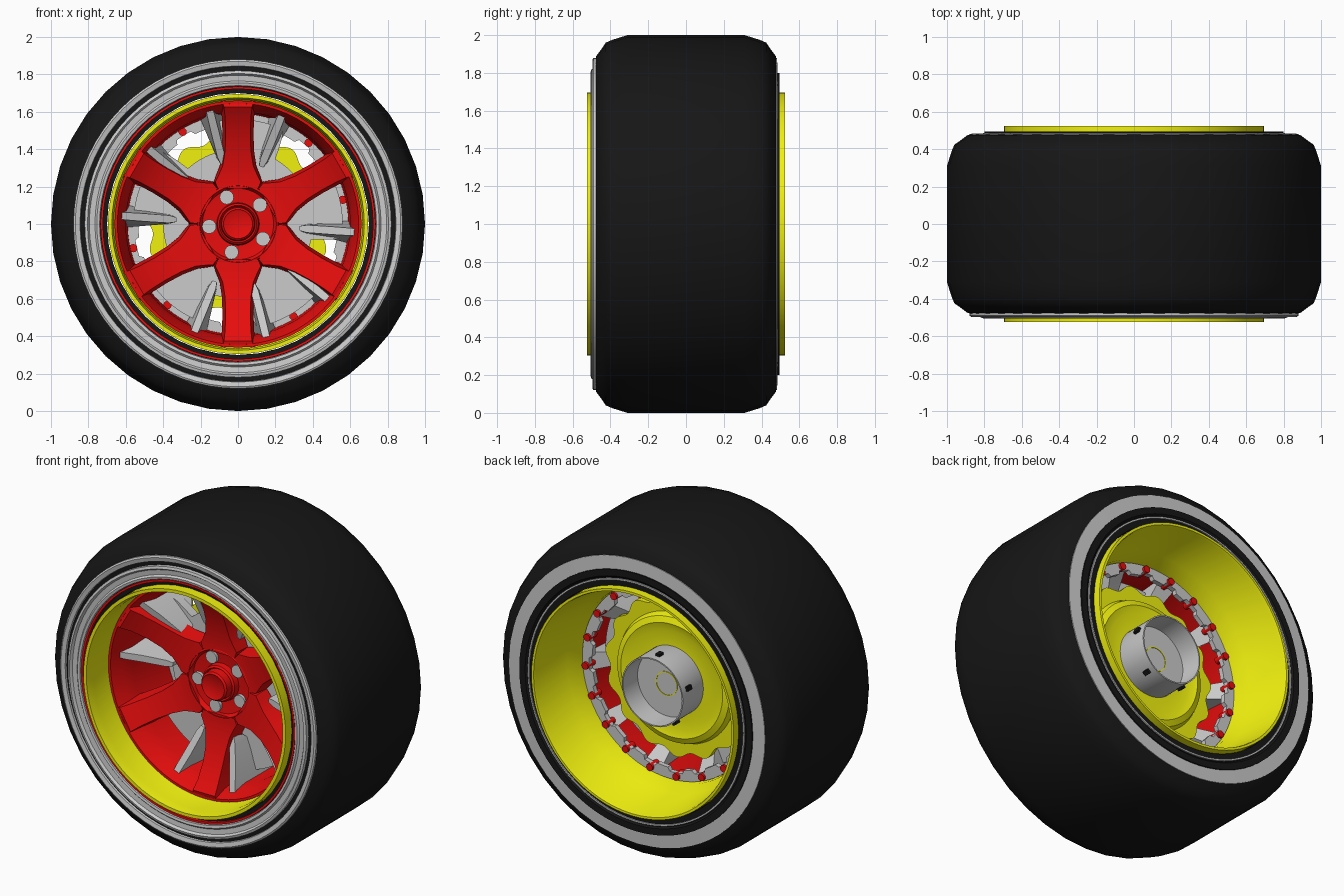
import bpy, bmesh
from math import sin, cos, pi, radians, degrees

if "Cube" in bpy.data.objects:
    bpy.data.objects.remove(bpy.data.objects["Cube"])

def material(name, rgb):
    m = bpy.data.materials.new(name)
    m.diffuse_color = (*rgb, 1)
    m.use_nodes = True
    m.node_tree.nodes["Principled BSDF"].inputs["Base Color"].default_value = m.diffuse_color
    return m

BLACK = material("rubber_black", (0.008, 0.008, 0.008))
RED = material("spoke_red", (0.8, 0.004, 0.004))
YELLOW = material("barrel_yellow", (0.88, 0.88, 0.005))

# All parts share the axle: along y through z = 1
def polar(r, a, y, t=0.0):
    return (r * cos(a) - t * sin(a), y, 1 + r * sin(a) + t * cos(a))

def finish(name, bm, mat, angle=35):
    bmesh.ops.remove_doubles(bm, verts=bm.verts, dist=1e-5)
    bmesh.ops.recalc_face_normals(bm, faces=bm.faces)
    me = bpy.data.meshes.new(name)
    bm.to_mesh(me)
    bm.free()
    ob = bpy.data.objects.new(name, me)
    bpy.context.collection.objects.link(ob)
    if mat:
        me.materials.append(mat)
    bpy.ops.object.select_all(action='DESELECT')
    ob.select_set(True)
    bpy.context.view_layer.objects.active = ob
    bpy.ops.object.shade_smooth_by_angle(angle=radians(angle))
    return ob

def revolve(name, profile, mat=None, n=72, closed=True, angle=35):
    """Spin (radius, y) points around the axle."""
    bm = bmesh.new()
    rings = [[bm.verts.new(polar(max(r, 1e-7), 2 * pi * i / n, y)) for i in range(n)]
             for r, y in profile]
    for j in range(len(rings) - (0 if closed else 1)):
        a, b = rings[j], rings[(j + 1) % len(rings)]
        for i in range(n):
            k = (i + 1) % n
            bm.faces.new((a[i], a[k], b[k], b[i]))
    return finish(name, bm, mat, angle)

def plate(name, outer, inner, y0, y1, mat=None, n=240):
    """Flat ring whose outer and inner radii are functions of the angle."""
    bm = bmesh.new()
    angs = [2 * pi * i / n for i in range(n)]
    rings = [[bm.verts.new(polar(f(a), a, y)) for a in angs]
             for f, y in ((outer, y0), (outer, y1), (inner, y1), (inner, y0))]
    for j in range(4):
        a, b = rings[j], rings[(j + 1) % 4]
        for i in range(n):
            k = (i + 1) % n
            bm.faces.new((a[i], a[k], b[k], b[i]))
    return finish(name, bm, mat)

def arms(name, sections, angles, mat=None):
    """Radial arms lofted through sections (r, front half width, back half width, y front, y back)."""
    bm = bmesh.new()
    for d in angles:
        a = radians(d)
        loops = [[bm.verts.new(polar(r, a, y, t)) for t, y in
                  ((-wf, yf), (wf, yf), (wb, yb), (-wb, yb))]
                 for r, wf, wb, yf, yb in sections]
        for p, q in zip(loops, loops[1:]):
            for i in range(4):
                k = (i + 1) % 4
                bm.faces.new((p[i], p[k], q[k], q[i]))
        bm.faces.new(loops[0])
        bm.faces.new(loops[-1])
    return finish(name, bm, mat)

def pegs(name, radius, at, y0, y1, angles, mat=None, n=16):
    """Small cylinders parallel to the axle."""
    bm = bmesh.new()
    for d in angles:
        cx, _, cz = polar(at, radians(d), 0)
        ends = [[bm.verts.new((cx + radius * cos(2 * pi * i / n), y,
                               cz + radius * sin(2 * pi * i / n))) for i in range(n)]
                for y in (y0, y1)]
        for i in range(n):
            k = (i + 1) % n
            bm.faces.new((ends[0][i], ends[0][k], ends[1][k], ends[1][i]))
        for e in ends:
            bm.faces.new(e)
    return finish(name, bm, mat)

# Tyre
side = [(1.0, 0.31), (0.975, 0.39), (0.96, 0.425), (0.93, 0.445), (0.89, 0.475),
        (0.87, 0.48), (0.80, 0.475), (0.70, 0.47)]
revolve("tyre", [(r, -y) for r, y in reversed(side)] + side, BLACK, n=40, angle=40)

# Front rim: outer lip, stepped dish and thin red accent line
revolve("front_outer_lip", [(0.88, -0.465), (0.88, -0.49), (0.87, -0.496), (0.845, -0.49), (0.84, -0.465)])
revolve("front_rim_dish", [(0.82, -0.46), (0.82, -0.50), (0.805, -0.505), (0.795, -0.49),
                           (0.765, -0.487), (0.755, -0.498), (0.74, -0.495), (0.735, -0.46)])
revolve("front_accent_ring", [(0.735, -0.46), (0.735, -0.49), (0.722, -0.49), (0.722, -0.46)], RED)

# Back rim: flat grey lip and dark bead ring with a thin grey line
revolve("back_outer_lip", [(0.88, 0.465), (0.88, 0.482), (0.79, 0.486), (0.79, 0.465)])
revolve("back_bead_ring", [(0.80, 0.465), (0.80, 0.494), (0.76, 0.494), (0.75, 0.484),
                           (0.70, 0.484), (0.70, 0.465)], BLACK)
revolve("back_bead_line", [(0.745, 0.47), (0.745, 0.492), (0.735, 0.492), (0.735, 0.47)])

# Yellow barrel, waisted in the middle
revolve("barrel", [(0.695, -0.525), (0.675, -0.525), (0.665, -0.47), (0.662, -0.22), (0.605, -0.10),
                   (0.605, 0.19), (0.64, 0.25), (0.675, 0.51), (0.68, 0.525), (0.695, 0.525)], YELLOW)

# Red spoke ring, spokes and hub
SPOKES = [30 + 60 * i for i in range(6)]
revolve("spoke_ring", [(0.66, -0.33), (0.645, -0.33), (0.615, -0.25), (0.60, -0.18),
                       (0.59, 0.13), (0.604, 0.13), (0.604, -0.10), (0.66, -0.22)], RED)
arms("spokes", [(0.19, 0.108, 0.110, -0.19, -0.09),
                (0.225, 0.122, 0.130, -0.19, -0.09),
                (0.26, 0.104, 0.118, -0.193, -0.09),
                (0.31, 0.082, 0.098, -0.20, -0.095),
                (0.39, 0.069, 0.086, -0.218, -0.105),
                (0.48, 0.066, 0.083, -0.25, -0.125),
                (0.57, 0.069, 0.086, -0.295, -0.16),
                (0.625, 0.075, 0.092, -0.335, -0.19),
                (0.658, 0.082, 0.096, -0.325, -0.21)], SPOKES, RED)
revolve("hub", [(0.0, -0.08), (0.22, -0.08), (0.215, -0.187), (0.205, -0.192), (0.19, -0.165),
                (0.12, -0.155), (0.0, -0.155)], RED, closed=False)
revolve("hub_cap", [(0.115, -0.15), (0.11, -0.19), (0.10, -0.20), (0.092, -0.19), (0.088, -0.235),
                    (0.078, -0.245), (0.07, -0.24), (0.0, -0.238)], RED, n=32, closed=False)
pegs("lug_nuts", 0.038, 0.155, -0.10, -0.178, [41 + 72 * i for i in range(5)])

# Ten grey fins behind the spokes, deepening towards the rim
arms("fins", [(0.33, 0.012, 0.012, -0.17, -0.10),
              (0.37, 0.020, 0.025, -0.185, -0.06),
              (0.50, 0.021, 0.045, -0.225, 0.05),
              (0.60, 0.020, 0.060, -0.265, 0.14),
              (0.655, 0.016, 0.060, -0.28, 0.14)], [32 + 36 * i for i in range(10)])

# Back ring with scalloped inner edge and red bolts
plate("toothed_ring", lambda a: 0.60, lambda a: 0.555 - 0.022 * (sin(20 * a) > 0), 0.13, 0.16)
pegs("ring_bolts", 0.022, 0.575, 0.10, 0.175, [18 * i + 13 for i in range(20)], RED, 12)

# Brake: grey front carrier with five open bays, yellow wavy disc behind
def carrier_edge(a):
    off = abs((degrees(a) - 48 + 36) % 72 - 36)
    return 0.40 if off < 12 else (0.40 + (off - 12) / 4 * 0.16 if off < 16 else 0.56)

plate("brake_carrier", carrier_edge, lambda a: 0.15, -0.07, -0.01)
plate("brake_disc", lambda a: 0.475 + 0.018 * sin(15 * a), lambda a: 0.16, 0.05, 0.09, YELLOW)
revolve("brake_bell", [(0.40, 0.09), (0.385, 0.125), (0.35, 0.14), (0.30, 0.125),
                       (0.20, 0.13), (0.20, 0.07), (0.40, 0.07)], YELLOW)

# Open axle cup at the back
revolve("axle_cup", [(0.0, -0.08), (0.16, -0.08), (0.21, 0.05), (0.21, 0.33), (0.202, 0.33),
                     (0.20, 0.19), (0.0, 0.19)], None, n=48, closed=False)
revolve("axle_cup_ring", [(0.075, 0.185), (0.075, 0.193), (0.069, 0.193), (0.069, 0.185)], YELLOW, n=40)
arms("cup_clips", [(0.205, 0.014, 0.014, 0.25, 0.29), (0.225, 0.014, 0.014, 0.25, 0.29)],
     [20 + 72 * i for i in range(5)], BLACK)
